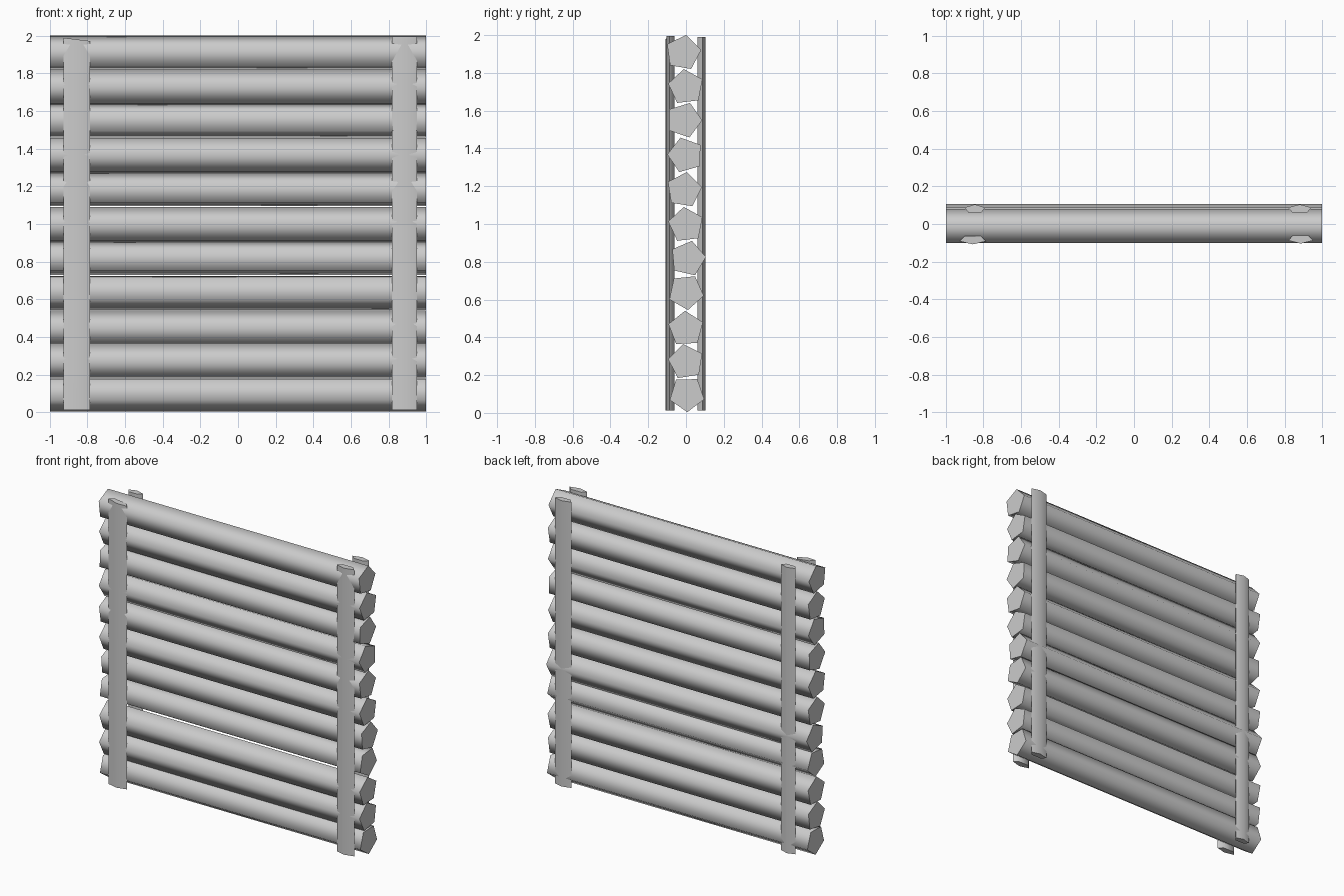
import bpy, bmesh, math
from mathutils import Vector

cube = bpy.data.objects.get("Cube")
if cube:
    bpy.data.objects.remove(cube)

wood = bpy.data.materials.new("grey_wood")
wood.use_nodes = True
GREY = (0.6, 0.6, 0.6, 1)
wood.diffuse_color = GREY
wood.node_tree.nodes["Principled BSDF"].inputs["Base Color"].default_value = GREY


def prism(name, ring, sweep):
    """Five-sided closed bar: a ring of points swept along a vector."""
    bm = bmesh.new()
    start = [bm.verts.new(p) for p in ring]
    end = [bm.verts.new(Vector(p) + Vector(sweep)) for p in ring]
    bm.faces.new(start)
    bm.faces.new(end)
    n = len(ring)
    for i in range(n):
        j = (i + 1) % n
        bm.faces.new((start[i], start[j], end[j], end[i]))
    bmesh.ops.recalc_face_normals(bm, faces=bm.faces)
    mesh = bpy.data.meshes.new(name)
    bm.to_mesh(mesh)
    bm.free()
    mesh.materials.append(wood)
    obj = bpy.data.objects.new(name, mesh)
    bpy.context.collection.objects.link(obj)
    # Long sides are smooth, end cuts stay sharp
    bpy.ops.object.select_all(action='DESELECT')
    obj.select_set(True)
    bpy.context.view_layer.objects.active = obj
    bpy.ops.object.shade_smooth_by_angle(angle=math.radians(80))
    return obj


def pentagon(turn, ra, rb):
    angles = [math.radians(turn + 72 * i) for i in range(5)]
    return [(ra * math.cos(a), rb * math.sin(a)) for a in angles]


# Stacked horizontal logs: centre y, centre z, roll in degrees
logs = [(0.005, 0.10, 55), (0.0, 0.27, 27), (0.0, 0.445, 21), (0.0, 0.64, 60),
        (0.01, 0.817, 5), (0.0, 0.995, 25), (-0.01, 1.18, 9), (-0.003, 1.365, 34),
        (-0.01, 1.55, -1), (0.0, 1.725, 25), (-0.015, 1.907, 8)]
for i, (cy, cz, roll) in enumerate(logs):
    ring = [(-0.997, cy + y, cz + z) for y, z in pentagon(roll, 0.096, 0.096)]
    prism(f"log_{i + 1}", ring, (1.994, 0, 0))

# Flattened upright battens: centre x, centre y, outward side, half width, top, slant
battens = {"front_right_batten": (-0.856, -0.084, -1, 0.074, 1.98, -0.12),
           "front_left_batten": (0.885, -0.08, -1, 0.07, 1.995, 0),
           "back_right_batten": (-0.845, 0.08, 1, 0.058, 1.99, 0),
           "back_left_batten": (0.88, 0.08, 1, 0.066, 1.99, 0)}
for name, (cx, cy, side, half, top, slant) in battens.items():
    ring = [(cx + x, cy + y, 0.012) for x, y in pentagon(90 * side, half, 0.024)]
    batten = prism(name, ring, (0, 0, top - 0.012))
    for v in batten.data.vertices:
        if v.co.z > 1:
            v.co.z += slant * (v.co.x - cx)
